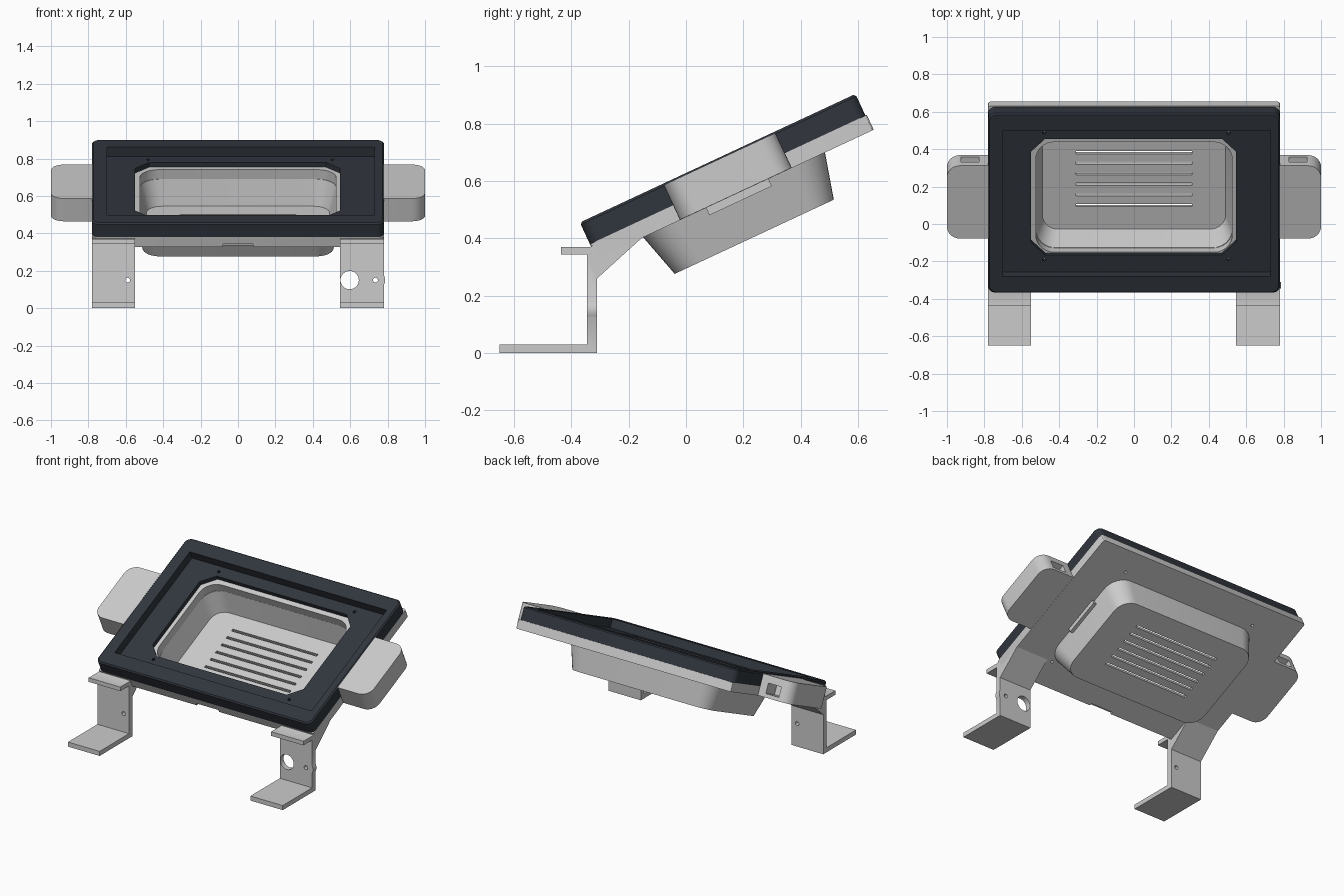
import bpy, bmesh
from math import radians, cos, sin, pi
from mathutils import Matrix

if "Cube" in bpy.data.objects:
    bpy.data.objects.remove(bpy.data.objects["Cube"])

# Local panel space: x across, y up the slope, z normal to the panel
TILT = Matrix.Translation((0, -0.335, 0.38)) @ Matrix.Rotation(radians(25), 4, 'X')
FLAT = Matrix.Identity(4)

dark = bpy.data.materials.new("dark_plastic")
dark.diffuse_color = (0.03, 0.036, 0.047, 1)
dark.use_nodes = True
dark.node_tree.nodes["Principled BSDF"].inputs["Base Color"].default_value = dark.diffuse_color


def rrect(x0, x1, y0, y1, r, seg=8):
    """Rounded rectangle outline; seg=1 gives chamfered corners."""
    pts = []
    for k, (cx, cy) in enumerate(((x1 - r, y1 - r), (x0 + r, y1 - r),
                                  (x0 + r, y0 + r), (x1 - r, y0 + r))):
        for i in range(seg + 1):
            a = (k + i / seg) * pi / 2
            pts.append((cx + r * cos(a), cy + r * sin(a)))
    return pts


def circle(cx, cy, r, n=24):
    return [(cx + r * cos(2 * pi * i / n), cy + r * sin(2 * pi * i / n)) for i in range(n)]


def loft(name, rings, matrix=TILT):
    """Closed solid through a stack of (outline, height) rings."""
    bm = bmesh.new()
    loops = [[bm.verts.new((x, y, h)) for x, y in pts] for pts, h in rings]
    for a, b in zip(loops, loops[1:]):
        for i in range(len(a)):
            j = (i + 1) % len(a)
            bm.faces.new((a[i], a[j], b[j], b[i]))
    bm.faces.new(loops[0])
    bm.faces.new(loops[-1])
    bm.transform(matrix)
    bmesh.ops.recalc_face_normals(bm, faces=bm.faces[:])
    me = bpy.data.meshes.new(name)
    bm.to_mesh(me)
    bm.free()
    ob = bpy.data.objects.new(name, me)
    bpy.context.collection.objects.link(ob)
    return ob


def prism(name, pts, h0, h1, matrix=TILT):
    return loft(name, [(pts, h0), (pts, h1)], matrix)


def box(name, x0, x1, y0, y1, h0, h1, matrix=TILT):
    return prism(name, [(x0, y0), (x1, y0), (x1, y1), (x0, y1)], h0, h1, matrix)


def activate(ob):
    bpy.ops.object.select_all(action='DESELECT')
    ob.select_set(True)
    bpy.context.view_layer.objects.active = ob


def boolean(ob, others, op='DIFFERENCE'):
    activate(ob)
    for c in others:
        m = ob.modifiers.new("bool", 'BOOLEAN')
        m.operation, m.solver, m.object = op, 'EXACT', c
        bpy.ops.object.modifier_apply(modifier=m.name)
        bpy.data.objects.remove(c)


def smooth(ob):
    activate(ob)
    bpy.ops.object.shade_smooth_by_angle(angle=radians(30))


def screw_holes():
    return [prism("cutter", circle(x, u, 0.009, 12), -0.1, 0.1)
            for x in (-0.48, 0.505) for u in (0.172, 0.92)]


# Dark front frame with screen recess and chamfered opening
frame = loft("front_frame", [
    (rrect(-0.78, 0.78, 0, 1.06, 0.04), 0),
    (rrect(-0.78, 0.78, 0, 1.06, 0.04), 0.075),
    (rrect(-0.772, 0.772, 0.008, 1.052, 0.035), 0.083)])
recess = box("cutter", -0.70, 0.73, 0.10, 0.96, 0.028, 0.2)
opening = prism("cutter", rrect(-0.55, 0.545, 0.20, 0.885, 0.075, 1), -0.1, 0.2)
boolean(frame, [recess, opening] + screw_holes())
frame.data.materials.clear()
frame.data.materials.append(dark)
smooth(frame)

# Back plate under the frame
plate = prism("back_plate", rrect(-0.78, 0.78, 0.0, 1.065, 0.012, 3), -0.057, 0)
boolean(plate, [prism("cutter", rrect(-0.525, 0.525, 0.203, 0.853, 0.1), -0.1, 0.1),
                box("cutter", -0.08, 0.08, -0.1, 0.015, -0.1, -0.04)] + screw_holes())
smooth(plate)

# Tapered rear tub with vent slots in its floor
tub = loft("rear_tub", [
    (rrect(-0.55, 0.55, 0.178, 0.878, 0.12), -0.056),
    (rrect(-0.51, 0.51, 0.224, 0.836, 0.10), -0.219)])
hollow = loft("cutter", [
    (rrect(-0.529, 0.529, 0.199, 0.857, 0.11), -0.04),
    (rrect(-0.49, 0.49, 0.247, 0.813, 0.085), -0.197)])
slots = [box("cutter", -0.31, 0.31, u - 0.008, u + 0.008, -0.3, -0.15)
         for u in [0.389 + 0.062 * i for i in range(6)]]
boolean(tub, [hollow] + slots)
smooth(tub)

# Small latch block on the tub side
box("side_latch", 0.525, 0.565, 0.42, 0.66, -0.085, -0.05)

# Side wings with a pocket in the rear face
for s, side in ((-1, "left"), (1, "right")):
    mirror = TILT @ Matrix.Scale(s, 4, (1, 0, 0))
    r = 0.07
    pts = [(0.77, 0.32)]
    pts += [(1 - r + r * sin(a), 0.32 + r - r * cos(a)) for a in [i * pi / 16 for i in range(9)]]
    pts += [(1 - r + r * cos(a), 0.75 - r + r * sin(a)) for a in [i * pi / 16 for i in range(9)]]
    pts += [(0.77, 0.75)]
    wing = prism(side + "_wing", pts, -0.056, 0.078, mirror)
    boolean(wing, [box("cutter", 0.83, 0.925, 0.65, 0.9, -0.032, 0.032, mirror)])
    smooth(wing)

# Legs: side profile extruded across x, with brace, clamp ledge and foot
profile = [(-0.65, 0), (-0.31, 0), (-0.31, 0.26), (-0.15, 0.405), (-0.15, 0.43),
           (-0.325, 0.375), (-0.335, 0.37), (-0.435, 0.37), (-0.435, 0.343),
           (-0.345, 0.343), (-0.345, 0.03), (-0.65, 0.03)]
YZ = Matrix(((0, 0, 1, 0), (1, 0, 0, 0), (0, 1, 0, 0), (0, 0, 0, 1)))
XZ = Matrix(((1, 0, 0, 0), (0, 0, 1, 0), (0, 1, 0, 0), (0, 0, 0, 1)))
left = prism("left_leg", profile, -0.78, -0.55, YZ)
boolean(left, [prism("cutter", circle(-0.59, 0.15, 0.013, 16), -0.5, -0.2, XZ)])
smooth(left)

right = prism("right_leg", profile, 0.545, 0.78, YZ)
boss = prism("boss", circle(0.735, 0.15, 0.052, 32), -0.345, -0.31, XZ)
boolean(right, [boss], 'UNION')
boolean(right, [prism("cutter", circle(0.597, 0.15, 0.049, 32), -0.5, -0.2, XZ),
                prism("cutter", circle(0.735, 0.15, 0.013, 16), -0.5, -0.2, XZ)])
smooth(right)
